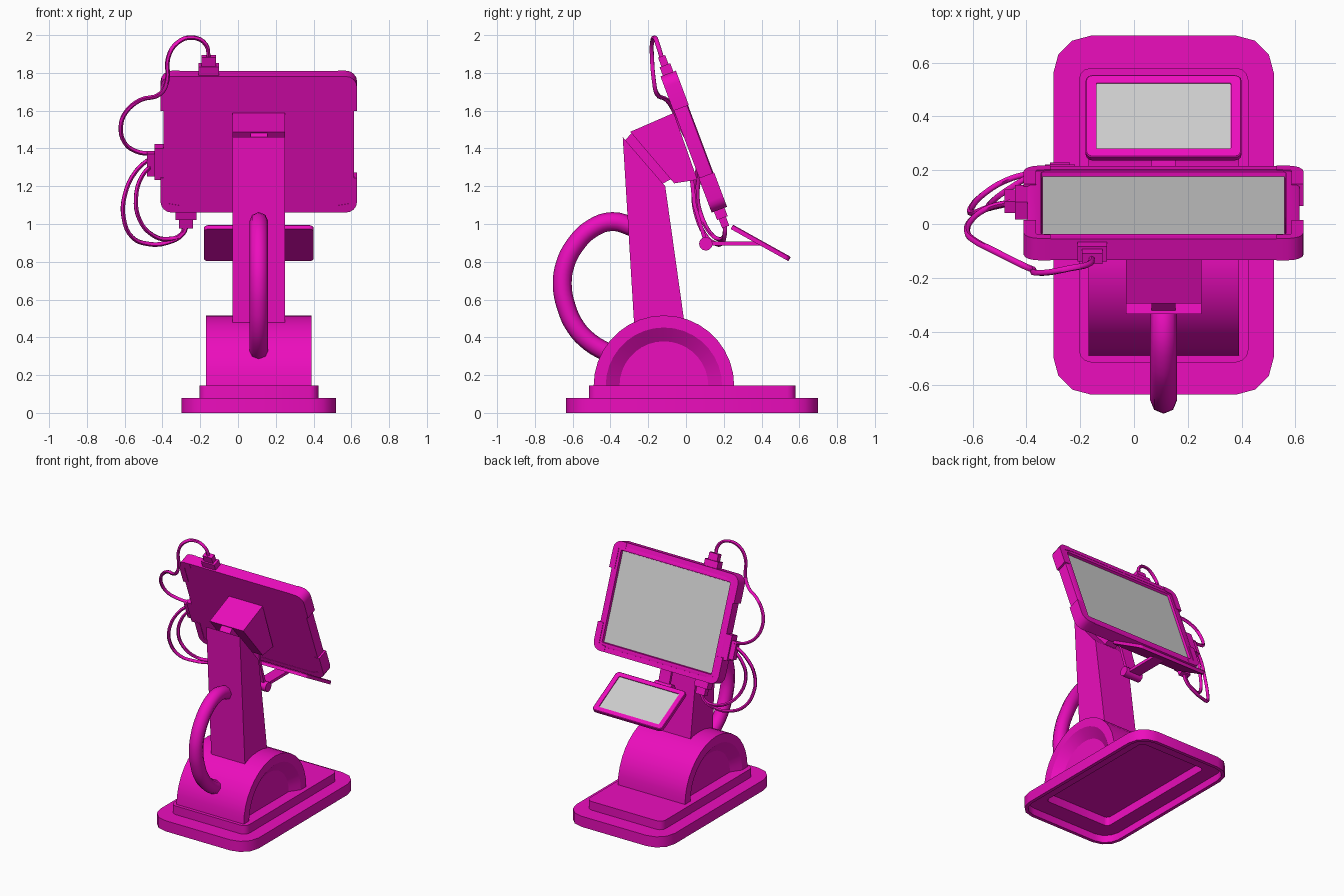
import bpy, bmesh
from math import sin, cos, pi, radians
from mathutils import Matrix, Vector

if "Cube" in bpy.data.objects:
    bpy.data.objects.remove(bpy.data.objects["Cube"])

pink = bpy.data.materials.new("pink_plastic")
pink.diffuse_color = (0.84, 0.004, 0.51, 1)
pink.use_nodes = True
pink.node_tree.nodes["Principled BSDF"].inputs["Base Color"].default_value = pink.diffuse_color
CX = 0.11  # symmetry plane of the stand


def finish(ob, material=pink, angle=32):
    if material:
        ob.data.materials.append(material)
    bpy.ops.object.select_all(action='DESELECT')
    ob.select_set(True)
    bpy.context.view_layer.objects.active = ob
    bpy.ops.object.shade_smooth_by_angle(angle=radians(angle))
    return ob


def loft(name, loops, mat=Matrix(), material=pink):
    """Skin equal-length closed loops in order and cap both ends."""
    bm = bmesh.new()
    rings = [[bm.verts.new(mat @ Vector(p)) for p in lp] for lp in loops]
    n = len(rings[0])
    for a, b in zip(rings, rings[1:]):
        for i in range(n):
            j = (i + 1) % n
            bm.faces.new((a[i], a[j], b[j], b[i]))
    bm.faces.new(rings[0])
    bm.faces.new(rings[-1])
    bmesh.ops.recalc_face_normals(bm, faces=bm.faces)
    me = bpy.data.meshes.new(name)
    bm.to_mesh(me)
    bm.free()
    ob = bpy.data.objects.new(name, me)
    bpy.context.collection.objects.link(ob)
    return finish(ob, material)


def rrect(hx, hy, r, z, seg=3):
    pts = []
    for k, (sx, sy) in enumerate(((1, 1), (-1, 1), (-1, -1), (1, -1))):
        for i in range(seg + 1):
            a = (k + i / seg) * pi / 2
            pts.append((sx * (hx - r) + r * cos(a), sy * (hy - r) + r * sin(a), z))
    return pts


def box(name, c, s, mat=Matrix(), material=pink):
    x, y, z = (v / 2 for v in s)
    loops = [[(c[0] + i * x, c[1] + j * y, c[2] + k * z)
              for i, j in ((-1, -1), (1, -1), (1, 1), (-1, 1))] for k in (-1, 1)]
    return loft(name, loops, mat, material)


def prism(name, profile, half):
    """Side profile (y, z) extruded across the symmetry plane."""
    return loft(name, [[(CX + s * half, y, z) for y, z in profile] for s in (-1, 1)])


def tube(name, pts, radius, res):
    cu = bpy.data.curves.new(name, 'CURVE')
    cu.dimensions = '3D'
    cu.bevel_depth, cu.bevel_resolution, cu.resolution_u = radius, res, 4
    cu.use_fill_caps = True
    sp = cu.splines.new('BEZIER')
    sp.bezier_points.add(len(pts) - 1)
    for bp, p in zip(sp.bezier_points, pts):
        bp.co = p
        bp.handle_left_type = bp.handle_right_type = 'AUTO'
    ob = bpy.data.objects.new(name, cu)
    bpy.context.collection.objects.link(ob)
    bpy.ops.object.select_all(action='DESELECT')
    ob.select_set(True)
    bpy.context.view_layer.objects.active = ob
    bpy.ops.object.convert(target='MESH')
    return finish(bpy.context.object, angle=60)


# Stepped base, hollow underneath
loft("base", [rrect(0.275, 0.51, 0.03, 0.12), rrect(0.275, 0.51, 0.03, 0.055),
              rrect(0.385, 0.642, 0.115, 0.055), rrect(0.385, 0.642, 0.115, 0),
              rrect(0.41, 0.667, 0.14, 0), rrect(0.41, 0.667, 0.14, 0.08),
              rrect(0.315, 0.547, 0.045, 0.08), rrect(0.315, 0.547, 0.045, 0.145)],
     Matrix.Translation((CX, 0.033, 0)))

# Half-round drum with dished ends
N = 18
loft("drum", [[(CX + dx, -0.117 + r * cos(pi * i / N), 0.144 + r * sin(pi * i / N))
               for i in range(N + 1)]
              for dx, r in ((-0.23, 0.235), (-0.28, 0.308), (-0.28, 0.372),
                            (0.28, 0.372), (0.28, 0.308), (0.23, 0.235))])

# Column, hinge and head block
prism("column", [(-0.335, 1.46), (-0.275, 0.475), (-0.008, 0.475), (-0.11, 1.20)], 0.14)
prism("hinge", [(-0.325, 1.44), (-0.13, 1.21), (-0.075, 1.24), (-0.285, 1.485)], 0.045)
prism("head_block", [(-0.295, 1.488), (-0.062, 1.215), (0.06, 1.235), (-0.065, 1.588)], 0.14)

# Carry handle
tube("handle", [(CX, y, z) for y, z in (
    (-0.27, 0.98), (-0.39, 1.013), (-0.50, 0.975), (-0.59, 0.885), (-0.64, 0.785), (-0.655, 0.68),
    (-0.635, 0.565), (-0.585, 0.455), (-0.51, 0.375), (-0.40, 0.31))], 0.05, 2)

# Main display: local z points out of the screen, local y points down it
M = Matrix.Translation((CX, 0.078, 1.45)) @ Matrix.Rotation(radians(-69.4), 4, 'X')
loft("display_case", [rrect(0.505, 0.377, 0.06, -0.08), rrect(0.505, 0.377, 0.06, -0.006),
                      rrect(0.495, 0.367, 0.05, 0), rrect(0.455, 0.325, 0.006, 0),
                      rrect(0.452, 0.322, 0.006, -0.02)], M)
box("display_screen", (0, 0, -0.019), (0.90, 0.64, 0.006), M, None)

# Corner guards, mirrored to the four corners
arc = [(0.46 + 0.06 * cos(a * pi / 8), 0.325 + 0.06 * sin(a * pi / 8)) for a in range(5)]
guard = [(0.475, 0.19), (0.52, 0.19)] + arc + [(0.42, 0.385), (0.42, 0.345), (0.475, 0.335)]
for sx in (-1, 1):
    for sy in (-1, 1):
        loft("corner_guard", [[(sx * x, sy * y, z) for x, y in guard] for z in (-0.083, 0.004)], M)
# Rims joining the guards along the top and bottom edges
for sy in (-1, 1):
    box("edge_rim", (0, sy * 0.368, -0.04), (0.86, 0.034, 0.083), M)

# Cable plugs at the top, bottom and side
for label, x, sy in (("top", -0.265, -1), ("bottom", -0.385, 1)):
    box(label + "_plug", (x, sy * 0.40, -0.04), (0.11, 0.065, 0.06), M)
    box(label + "_plug_neck", (x, sy * 0.455, -0.04), (0.075, 0.055, 0.04), M)
box("side_plug", (-0.522, 0.115, -0.04), (0.06, 0.18, 0.07), M)
box("side_plug_neck", (-0.568, 0.125, -0.04), (0.045, 0.13, 0.045), M)

# Cables
tube("top_cable", [
    (-0.155, -0.125, 1.87), (-0.17, -0.15, 1.95), (-0.24, -0.165, 1.987), (-0.32, -0.18, 1.96),
    (-0.37, -0.18, 1.88), (-0.375, -0.17, 1.76), (-0.41, -0.155, 1.69), (-0.52, -0.10, 1.655),
    (-0.595, -0.06, 1.59), (-0.62, -0.03, 1.52), (-0.60, 0.02, 1.43), (-0.54, 0.06, 1.385),
    (-0.46, 0.08, 1.37)], 0.012, 1)
tube("outer_cable", [
    (-0.45, 0.08, 1.36), (-0.54, 0.06, 1.28), (-0.60, 0.04, 1.15), (-0.605, 0.06, 1.03),
    (-0.56, 0.11, 0.93), (-0.48, 0.16, 0.895), (-0.38, 0.19, 0.90), (-0.29, 0.205, 0.95),
    (-0.27, 0.205, 1.01)], 0.012, 1)
tube("inner_cable", [
    (-0.45, 0.08, 1.32), (-0.51, 0.07, 1.25), (-0.54, 0.06, 1.14), (-0.52, 0.09, 1.02),
    (-0.45, 0.14, 0.94), (-0.38, 0.18, 0.92), (-0.30, 0.205, 0.945), (-0.28, 0.205, 1.01)],
     0.012, 1)

# Bracket and pivot carrying the small display
prism("bracket_strip", [(0.02, 1.24), (0.035, 1.10), (0.095, 0.90), (0.115, 0.905),
                        (0.055, 1.10), (0.04, 1.25)], 0.045)
prism("pivot", [(0.105 + 0.036 * cos(i * pi / 6), 0.895 + 0.036 * sin(i * pi / 6))
                for i in range(12)], 0.07)
prism("bracket_arm", [(0.105, 0.885), (0.42, 0.885), (0.39, 0.907), (0.105, 0.907)], 0.045)

# Small display
S = Matrix.Translation((CX, 0.402, 0.911)) @ Matrix.Rotation(radians(-29.1), 4, 'X')
loft("small_display_case", [rrect(0.29, 0.175, 0.025, -0.026), rrect(0.29, 0.175, 0.025, -0.004),
                            rrect(0.286, 0.171, 0.021, 0), rrect(0.25, 0.14, 0.004, 0),
                            rrect(0.25, 0.14, 0.004, -0.008)], S)
box("small_display_screen", (0, 0, -0.008), (0.499, 0.279, 0.006), S, None)
